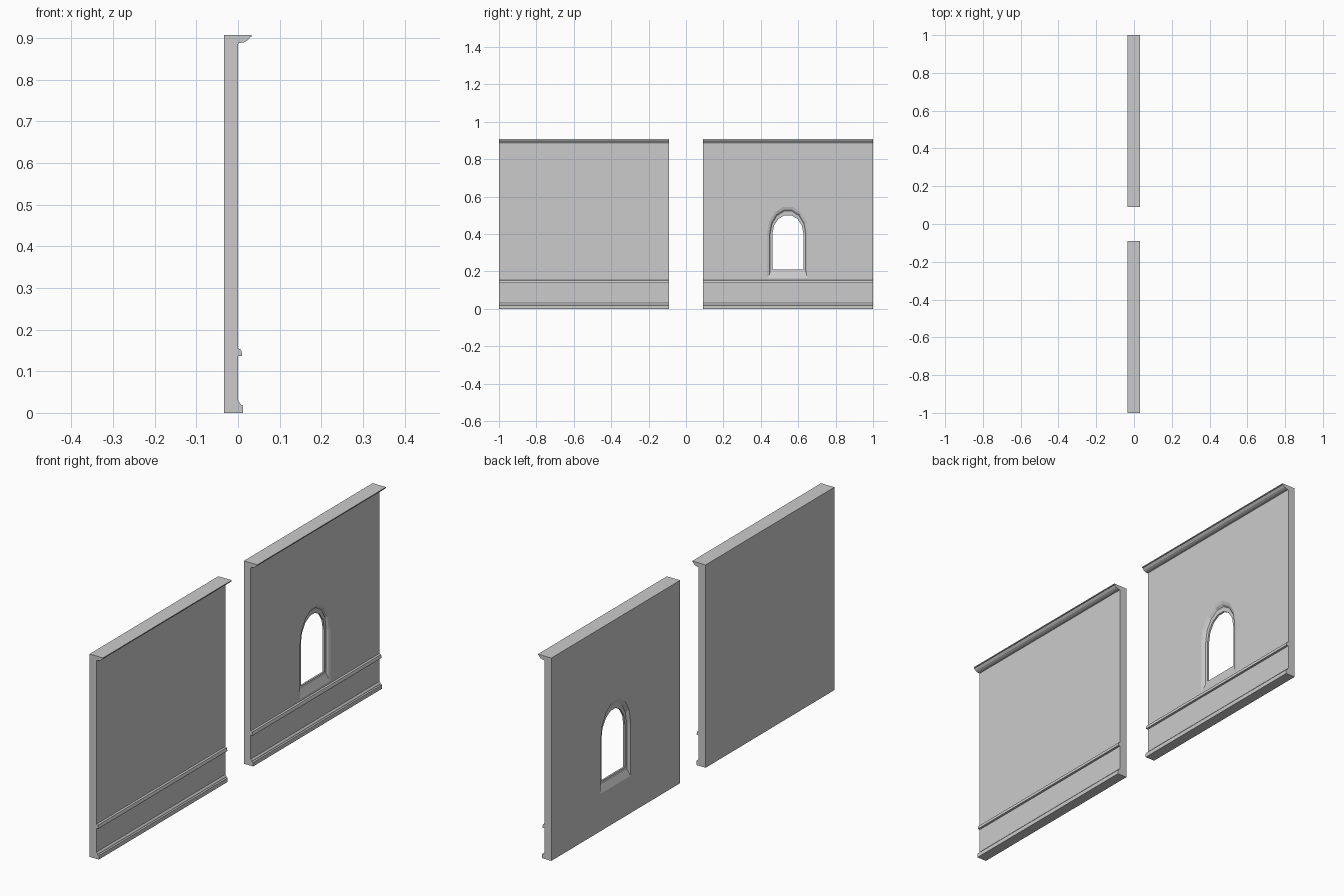
import bpy, bmesh, math

if "Cube" in bpy.data.objects:
    bpy.data.objects.remove(bpy.data.objects["Cube"])

CENTRE = 0.545          # panel centre, +/- y
HALF = 0.455            # half panel length

# Side profile (x, z): slab, base board, chair rail and crown moulding
PROFILE = [
    (-0.034, 0), (0.012, 0), (0.012, 0.018), (0.006, 0.020), (0.005, 0.024), (0, 0.030),
    (0, 0.137), (0.010, 0.137), (0.010, 0.142), (0.007, 0.152), (0, 0.155),
    (0, 0.885), (0.002, 0.888), (0.012, 0.889), (0.021, 0.893), (0.027, 0.899),
    (0.028, 0.902), (0.032, 0.903), (0.032, 0.907), (-0.034, 0.907),
]


def loft(name, rings):
    """Skin a row of closed point rings and cap both ends."""
    bm = bmesh.new()
    loops = [[bm.verts.new(p) for p in ring] for ring in rings]
    n = len(loops[0])
    for a, b in zip(loops, loops[1:]):
        for i in range(n):
            j = (i + 1) % n
            bm.faces.new((a[i], a[j], b[j], b[i]))
    bm.faces.new(loops[0])
    bm.faces.new(loops[-1])
    bmesh.ops.recalc_face_normals(bm, faces=bm.faces)
    mesh = bpy.data.meshes.new(name)
    bm.to_mesh(mesh)
    bm.free()
    obj = bpy.data.objects.new(name, mesh)
    bpy.context.collection.objects.link(obj)
    return obj


def wall(name, yc):
    return loft(name, [[(x, yc + s * HALF, z) for x, z in PROFILE] for s in (-1, 1)])


def arch(x, w, bottom, top, spring=0.40, steps=7):
    """Arched window outline at depth x."""
    pts = [(x, CENTRE - w, bottom), (x, CENTRE + w, bottom)]
    for i in range(steps + 1):
        a = math.pi * i / steps
        pts.append((x, CENTRE + w * math.cos(a),
                    spring + (top - spring) * math.sin(a) / math.sin(math.pi * 3 / 7)))
    return pts


plain_wall = wall("plain_wall", -CENTRE)
window_wall = wall("window_wall", CENTRE)

# Window opening: splayed reveal and sill, thin frame, splayed back
cutter = loft("window_cutter", [
    arch(0.014, 0.127, 0.137, 0.560),
    arch(0.000, 0.112, 0.165, 0.545),
    arch(-0.004, 0.101, 0.176, 0.531),
    arch(-0.012, 0.095, 0.200, 0.522),
    arch(-0.013, 0.083, 0.210, 0.500),
    arch(-0.021, 0.083, 0.210, 0.500),
    arch(-0.022, 0.095, 0.197, 0.522),
    arch(-0.034, 0.106, 0.167, 0.545),
    arch(-0.044, 0.115, 0.142, 0.564),
])
cutter.hide_render = True
mod = window_wall.modifiers.new("window", 'BOOLEAN')
mod.operation = 'DIFFERENCE'
mod.solver = 'EXACT'
mod.object = cutter
bpy.context.view_layer.objects.active = window_wall
bpy.ops.object.modifier_apply(modifier=mod.name)
bpy.data.objects.remove(cutter)
